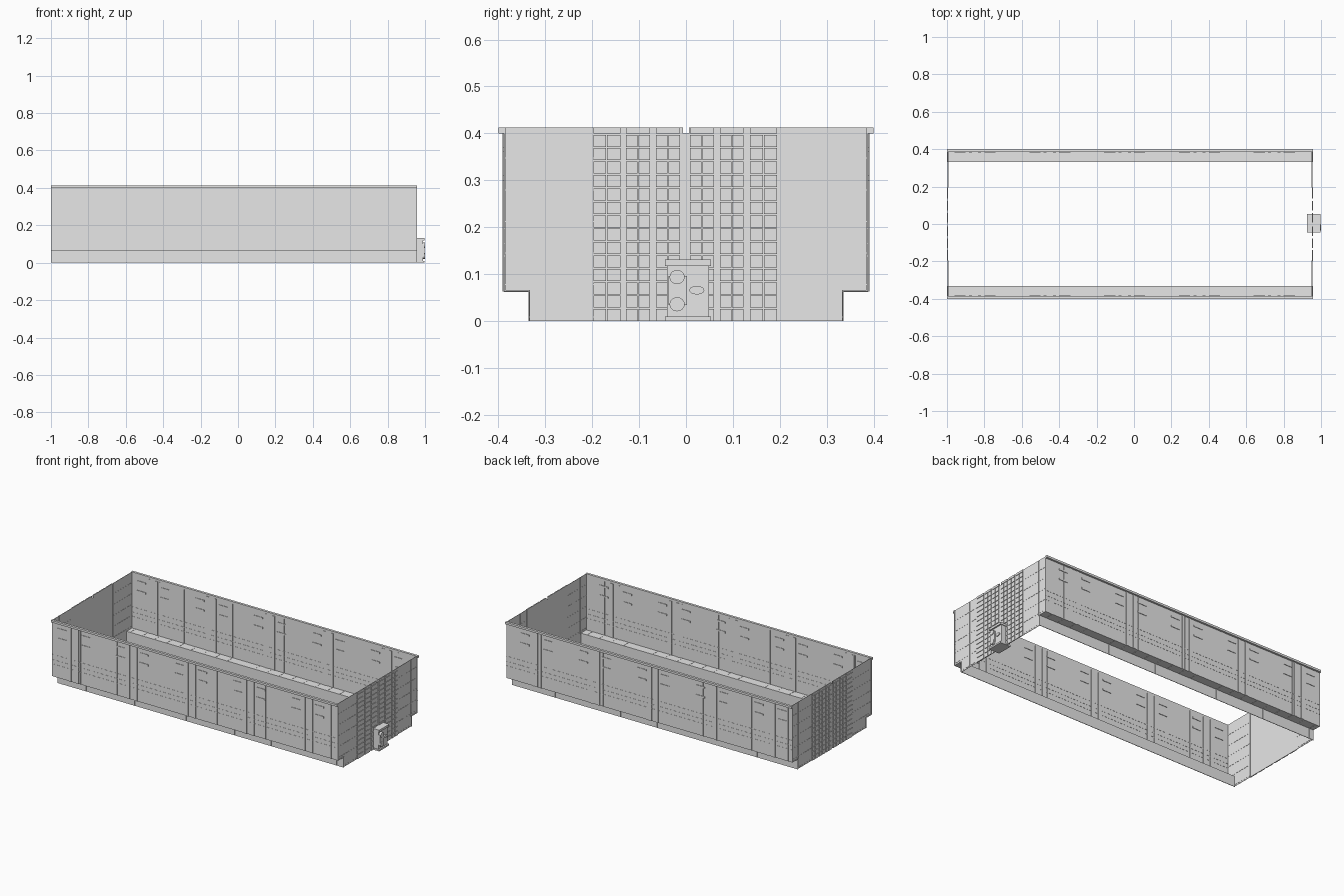
import bpy
import bmesh
from mathutils import Matrix, Vector

old = bpy.data.objects.get("Cube")
if old:
    bpy.data.objects.remove(old, do_unlink=True)

grey = bpy.data.materials.new("light grey")
grey.use_nodes = True
tone = (0.8, 0.8, 0.8, 1)
grey.diffuse_color = tone
grey.node_tree.nodes["Principled BSDF"].inputs["Base Color"].default_value = tone

BACK, FRONT = -1.0, 0.957          # x extent of the shell
WALL, FOOT = 0.388, 0.335          # outer faces of upper and lower side walls
STEP, RAIL, TOP = 0.063, 0.4, 0.413
THIN = 0.003


def finish(name, bm):
    mesh = bpy.data.meshes.new(name)
    bm.to_mesh(mesh)
    bm.free()
    mesh.materials.append(grey)
    obj = bpy.data.objects.new(name, mesh)
    bpy.context.collection.objects.link(obj)
    return obj


def add_box(bm, x, y, z):
    lo = Vector((min(x), min(y), min(z)))
    hi = Vector((max(x), max(y), max(z)))
    m = Matrix.Translation((lo + hi) / 2) @ Matrix.Diagonal((hi - lo).to_4d())
    bmesh.ops.create_cube(bm, size=1, matrix=m)


def add_disc(bm, x, y, z, ry, rz):
    m = Matrix.Translation(((x[0] + x[1]) / 2, y, z)) @ Matrix.Diagonal((1, ry, rz, 1))
    m = m @ Matrix.Rotation(1.5708, 4, 'Y')
    bmesh.ops.create_cone(bm, cap_ends=True, segments=24, radius1=1, radius2=1,
                          depth=x[1] - x[0], matrix=m)


# Seam positions along the length, in three runs
pitch = 0.083
seams = [start + i * pitch for start, n in ((-0.97, 9), (-0.12, 8), (0.66, 4)) for i in range(n)]
posts = [-0.85 + 0.4 * i for i in range(5)]

for side, label in ((1, "left"), (-1, "right")):
    # Stepped side wall: upper sheet, ledge and foot
    bm = bmesh.new()
    add_box(bm, (BACK, FRONT), (side * (WALL - THIN), side * WALL), (STEP, TOP))
    add_box(bm, (BACK, FRONT), (side * (FOOT - THIN), side * WALL), (STEP, STEP + THIN))
    add_box(bm, (BACK, FRONT), (side * (FOOT - THIN), side * FOOT), (0, STEP))
    finish(label + "_side_wall", bm)

    # Top rail
    bm = bmesh.new()
    add_box(bm, (BACK, FRONT), (side * (WALL - THIN), side * 0.4), (RAIL, TOP))
    finish(label + "_top_rail", bm)

    # Narrow seam strips on wall, ledge and foot
    bm = bmesh.new()
    proud = 0.001
    outer = (side * (WALL - THIN - proud), side * (WALL + proud))
    for x in seams:
        span = (x - proud, x + proud)
        add_box(bm, span, outer, (STEP, RAIL))
        add_box(bm, span, (side * FOOT, side * WALL), (STEP - proud, STEP + THIN + proud))
        add_box(bm, span, (side * FOOT, side * (FOOT + proud)), (0, STEP))
    for z in (0.139, 0.166, 0.198):
        add_box(bm, (BACK, FRONT), outer, (z - proud, z + proud))
    finish(label + "_wall_seams", bm)

    # Pairs of slim upright posts, with short locking bars near the top
    bm = bmesh.new()
    slim = (side * (WALL - 0.006), side * (WALL + THIN))
    for x in posts:
        for dx in (-0.025, 0.025):
            add_box(bm, (x + dx - 0.008, x + dx + 0.008), slim, (STEP, RAIL))
        for dx in (-0.08, 0.08):
            for z in (0.3, 0.36):
                add_box(bm, (x + dx - 0.03, x + dx + 0.03), slim, (z, z + 0.01))
    finish(label + "_wall_posts", bm)

# Tile strips on the end walls: two columns of tiles in each
strips = [(-0.198, -0.14), (-0.128, -0.077), (-0.064, -0.013),
          (0.008, 0.06), (0.072, 0.123), (0.136, 0.194)]
rows = 14
for face, out, label in ((FRONT, 1, "hatch_end"), (BACK, -1, "plain_end")):
    skin = (face - out * 0.004, face - out * 0.006)
    # Stepped sheet
    bm = bmesh.new()
    add_box(bm, skin, (-WALL, WALL), (STEP, RAIL))
    add_box(bm, skin, (-FOOT, FOOT), (0, STEP))
    for side in (1, -1):
        add_box(bm, skin, (side * 0.196, side * WALL), (RAIL, TOP))
        add_box(bm, skin, (side * 0.006, side * 0.196), (RAIL, TOP))
    finish(label + "_wall", bm)

    # Seams of the large outer panels
    bm = bmesh.new()
    line = (face - out * 0.007, face - out * THIN)
    for side in (1, -1):
        for y in (0.196, 0.26, 0.325):
            low = STEP if y > 0.3 else 0
            add_box(bm, line, (side * y, side * (y + 0.002)), (low, TOP))
        for i in range(5):
            z = 0.077 + i * 0.0673
            add_box(bm, line, (side * 0.196, side * WALL), (z, z + 0.002))
        add_box(bm, line, (side * 0.196, side * FOOT), (0.008, 0.01))
    finish(label + "_panel_seams", bm)

    # Small raised tiles and their cap strips
    bm = bmesh.new()
    tile = (face - out * 0.004, face)
    height = RAIL / rows
    for a, b in strips:
        mid = (a + b) / 2
        for y in ((a, mid - 0.001), (mid + 0.001, b)):
            for r in range(rows):
                add_box(bm, tile, y, (r * height, (r + 1) * height - THIN))
        add_box(bm, tile, (a, b), (RAIL, TOP))
    finish(label + "_tiles", bm)

# Control box on the end wall: body, cap and base
bm = bmesh.new()
add_box(bm, (0.925, 0.988), (-0.041, 0.049), (0.01, 0.118))
finish("control_box_body", bm)
bm = bmesh.new()
add_box(bm, (0.925, 0.997), (-0.045, 0.053), (0.118, 0.131))
finish("control_box_cap", bm)
bm = bmesh.new()
add_box(bm, (0.925, 0.997), (-0.045, 0.053), (0, 0.01))
finish("control_box_base", bm)

# Rounded handset and small dial on the box
bm = bmesh.new()
add_box(bm, (0.988, 0.996), (-0.037, 0.002), (0.034, 0.096))
for z in (0.036, 0.094):
    add_disc(bm, (0.988, 1.0), -0.019, z, 0.016, 0.015)
finish("control_box_handset", bm)
bm = bmesh.new()
add_disc(bm, (0.988, 0.994), 0.023, 0.066, 0.016, 0.009)
finish("control_box_dial", bm)
